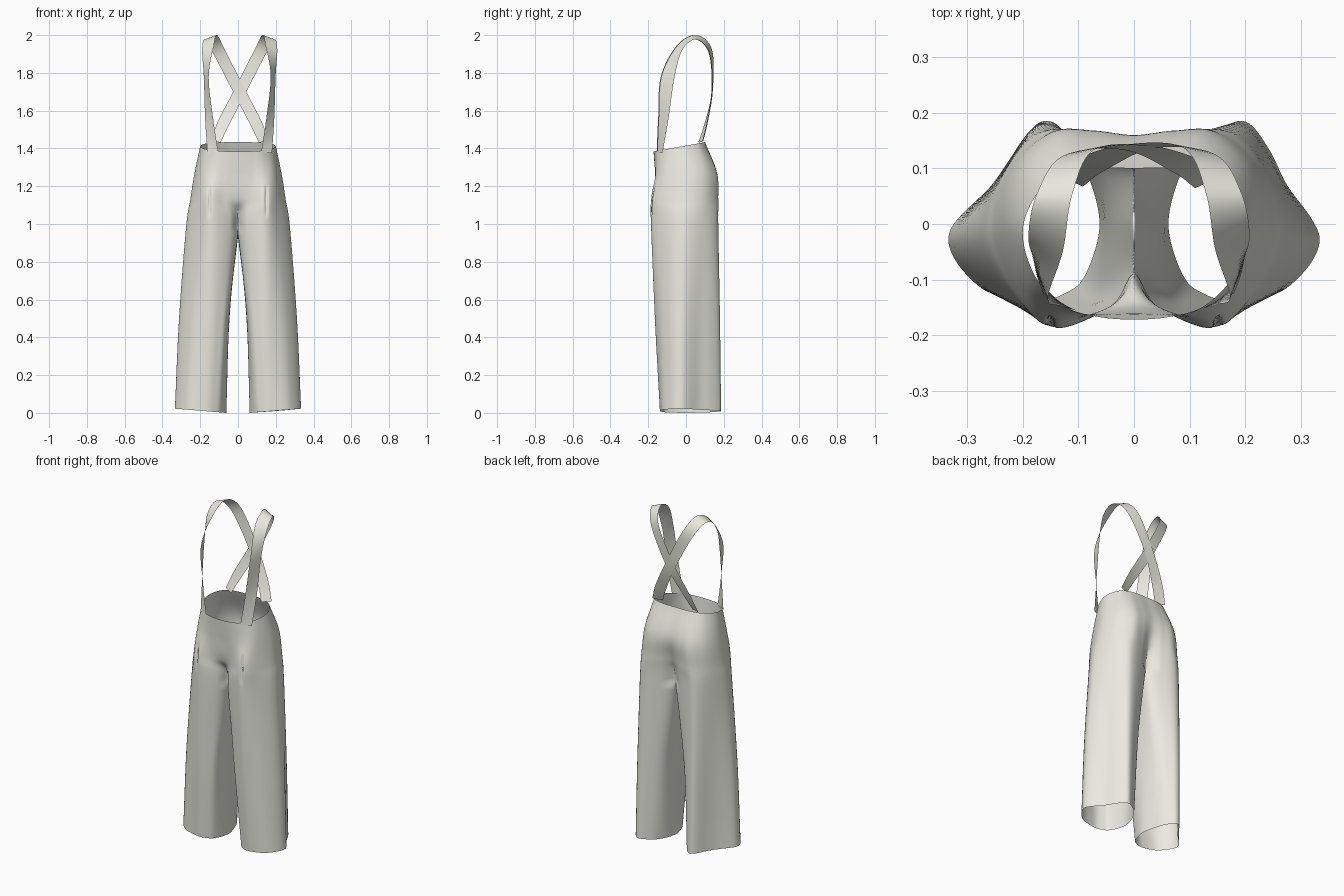
import bpy, bmesh, math
from mathutils import Vector

if "Cube" in bpy.data.objects:
    bpy.data.objects.remove(bpy.data.objects["Cube"])

cloth = bpy.data.materials.new("cream_cloth")
cloth.diffuse_color = (0.82, 0.82, 0.75, 1)
cloth.use_nodes = True
cloth.node_tree.nodes["Principled BSDF"].inputs["Base Color"].default_value = cloth.diffuse_color


def cr(a, b, c, d, t):
    # Catmull-Rom point between b and c
    return 0.5 * (2 * b + (c - a) * t + (2 * a - 5 * b + 4 * c - d) * t * t
                  + (3 * b - a - 3 * c + d) * t ** 3)


def spline(pts, n):
    # open smooth curve through pts, n samples per span
    p = [2 * pts[0] - pts[1]] + pts + [2 * pts[-1] - pts[-2]]
    out = [cr(*p[i:i + 4], k / n) for i in range(len(pts) - 1) for k in range(n)]
    return out + [pts[-1]]


def make(name, verts, faces):
    me = bpy.data.meshes.new(name)
    me.from_pydata([tuple(v) for v in verts], [], faces)
    me.validate()
    bm = bmesh.new()
    bm.from_mesh(me)
    bmesh.ops.remove_doubles(bm, verts=bm.verts, dist=0.0003)
    bm.to_mesh(me)
    bm.free()
    me.materials.append(cloth)
    ob = bpy.data.objects.new(name, me)
    bpy.context.collection.objects.link(ob)
    for f in me.polygons:
        f.use_smooth = True
    return ob


# Half sections of the trousers, front centre -> outer side -> back centre
LEVELS = [
    (0.01, [(.088, -.092), (.125, -.125), (.18, -.138), (.275, -.115), (.334, -.025),
            (.262, .075), (.19, .181), (.13, .16), (.088, .10)]),
    (0.50, [(.057, -.115), (.10, -.152), (.165, -.163), (.255, -.12), (.312, -.025),
            (.255, .08), (.185, .176), (.11, .155), (.06, .10)]),
    (0.98, [(0, -.09), (.042, -.148), (.145, -.184), (.225, -.12), (.275, -.02),
            (.24, .09), (.17, .168), (.07, .15), (0, .10)]),
    (1.13, [(0, -.150), (.07, -.160), (.148, -.184), (.208, -.125), (.252, -.01),
            (.225, .10), (.15, .167), (.07, .16), (0, .135)]),
    (1.27, [(0, -.163), (.07, -.163), (.14, -.155), (.195, -.11), (.23, 0),
            (.205, .10), (.14, .157), (.07, .164), (0, .159)]),
    (1.41, [(0, -.172), (.07, -.166), (.13, -.145), (.18, -.09), (.20, -.01),
            (.17, .06), (.12, .09), (.06, .10), (0, .10)]),
]
INNER = [Vector((.062, 0, 0)), Vector((.045, 0, .5)), Vector((0, 0, .98))]
NV, NU, NI = 14, 12, 16
CROTCH = 2 * NV

cols = []
for j in range(9):
    pts = []
    for i, (z, sec) in enumerate(LEVELS):
        x, y = sec[j]
        if i == 0:
            z = 0.022 * max(0, x - .06) / .27     # hem lifts outward
        if i == 5:
            z = 1.415 + 0.18 * y                  # waist lifts at the back
        pts.append(Vector((x, y, z)))
    cols.append(spline(pts, NV))
inner_col = spline(INNER, NV)


def pleat(v):
    # sharp fold on the front of each leg
    if v.y < -.1:
        wz = max(0, 1 - ((v.z - 1.12) / .09) ** 2)
        v.y += .015 * wz * math.exp(-((v.x - .150) / .006) ** 2)
    return v


verts, faces, rows = [], [], []
for r in range(len(cols[0])):
    c = [col[r] for col in cols]
    if r < CROTCH:
        ends = inner_col[r], inner_col[r]
    else:
        ends = [Vector((-v.x, v.y, v.z)) for v in (c[1], c[7])]
    p = [ends[0]] + c + [ends[1]]
    loop = [cr(*p[i:i + 4], k / NU) for i in range(8) for k in range(NU)] + [c[8]]
    loop = [pleat(v) for v in loop]
    if r <= CROTCH:                               # inside leg closes the loop
        q = [c[7], c[8], inner_col[r], c[0], c[1]]
        ins = [cr(*q[i:i + 4], k / NI) for i in range(2) for k in range(NI)][1:]
        if r == CROTCH:
            for v in ins:
                v.x = 0
        loop += ins
    ids = []
    for v in loop:
        v.x = max(0, v.x)
        ids.append(len(verts))
        verts.append(v)
    rows.append(ids)

for r in range(len(rows) - 1):
    a, b = rows[r], rows[r + 1]
    n = len(a)
    closed = r < CROTCH
    for k in range(n if closed else 8 * NU):
        m = (k + 1) % n
        faces.append((a[k], a[m], b[m], b[k]))

# Mirror to the other leg, then let the back folds swing slightly to one side
N = len(verts)
verts += [Vector((-v.x, v.y, v.z)) for v in verts]
faces += [tuple(N + i for i in reversed(f)) for f in faces]
for v in verts:
    w = min(1, max(0, v.y / .12)) * min(1, max(0, (abs(v.x) - .08) / .08))
    v.x += .017 * w * max(0, 1 - v.z / 1.2)
make("wide_leg_trousers", verts, faces)

# Straps: centre point and half-width vector along the path
STRAP = [
    ((.142, -.140, 1.375), (.029, .014, 0)),
    ((.162, -.120, 1.56), (.021, .026, 0)),
    ((.177, -.097, 1.78), (.013, .035, 0)),
    ((.168, -.033, 1.935), (.031, .014, -.010)),
    ((.152, .055, 1.988), (.032, 0, -.012)),
    ((.108, .130, 1.91), (.029, -.006, -.013)),
    ((.000, .138, 1.70), (.028, -.003, -.013)),
    ((-.088, .105, 1.53), (.027, -.010, -.014)),
    ((-.128, .078, 1.435), (.027, -.012, -.004)),
]
path = spline([Vector(p) for p, w in STRAP], 10)
width = spline([Vector(w) for p, w in STRAP], 10)
for side, name in ((1, "right_strap"), (-1, "left_strap")):
    v, f = [], []
    for i, (p, w) in enumerate(zip(path, width)):
        for s in (-1, 0, 1):
            q = p + w * s
            v.append((q.x * side + .009, q.y + .0015 * side, q.z))
        if i:
            for k in (0, 1):
                a = 3 * i + k
                f.append((a - 3, a - 2, a + 1, a)[::side])
    make(name, v, f)
